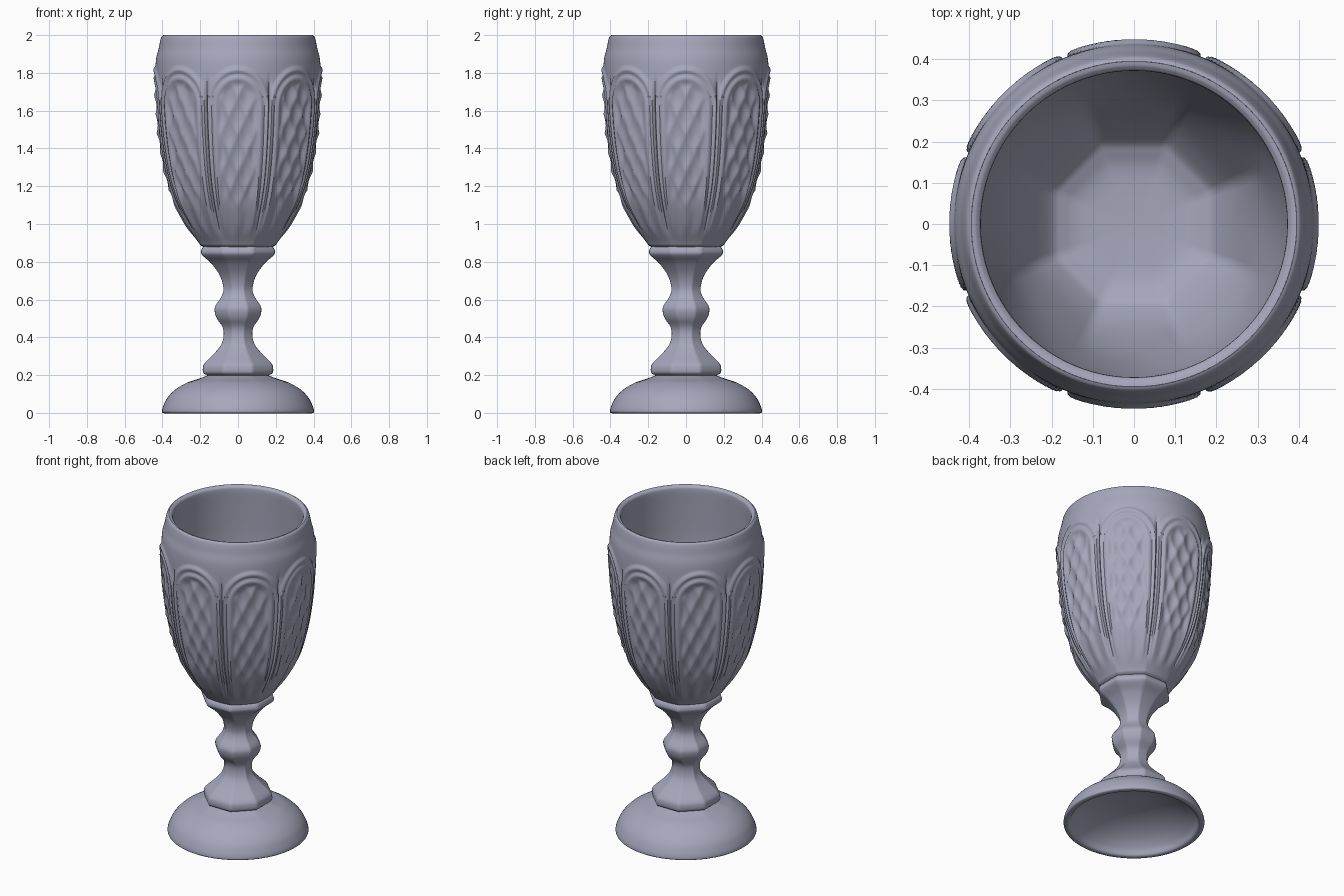
import bpy
import bmesh
from math import pi, sin, cos, tau, hypot, radians
from mathutils import Vector

cube = bpy.data.objects.get("Cube")
if cube:
    bpy.data.objects.remove(cube)

SIDES = 8
SECTOR = tau / SIDES

glass = bpy.data.materials.new("blue_grey")
glass.use_nodes = True
colour = (0.38, 0.39, 0.50, 1)
glass.diffuse_color = colour
glass.node_tree.nodes["Principled BSDF"].inputs["Base Color"].default_value = colour


def clamp(v):
    return max(0.0, min(1.0, v))


def ramp(a, b, v):
    t = clamp((v - a) / (b - a))
    return t * t * (3 - 2 * t)


def bump(v, centre, width):
    return max(0.0, 1 - ((v - centre) / width) ** 2) ** 2


def sector_angle(a):
    """Angle from the middle of the nearest of the eight sides."""
    return (a + SECTOR / 2) % SECTOR - SECTOR / 2


def octagon(a, amount):
    return 1 + amount * (1 / cos(sector_angle(a)) - 1)


def smooth_profile(points, steps):
    """Catmull-Rom curve through (radius, height) points."""
    p = [Vector(q) for q in points]
    p = [p[0]] + p + [p[-1]]
    out = []
    for i in range(1, len(p) - 2):
        a, b, c, d = p[i - 1:i + 3]
        for s in range(steps):
            t = s / steps
            out.append(b + (c - a) * t / 2 + (2 * a - 5 * b + 4 * c - d) * t * t / 2
                       + (3 * b - a - 3 * c + d) * t ** 3 / 2)
    return out + [p[-1]]


def turn(name, profile, shape, segments, caps=(False, False)):
    """Turn a profile about z; shape(radius, height, angle) gives the radius."""
    bm = bmesh.new()
    rings = []
    for r, z in profile:
        ring = []
        for k in range(segments):
            a = k * tau / segments
            rr = shape(r, z, a)
            ring.append(bm.verts.new((rr * cos(a), rr * sin(a), z)))
        rings.append(ring)
    for low, high in zip(rings, rings[1:]):
        for k in range(segments):
            n = (k + 1) % segments
            bm.faces.new((low[k], low[n], high[n], high[k]))
    if caps[0]:
        bm.faces.new(rings[0][::-1])
    if caps[1]:
        bm.faces.new(rings[-1])
    mesh = bpy.data.meshes.new(name)
    bm.to_mesh(mesh)
    bm.free()
    mesh.materials.append(glass)
    obj = bpy.data.objects.new(name, mesh)
    bpy.context.collection.objects.link(obj)
    bpy.ops.object.select_all(action="DESELECT")
    obj.select_set(True)
    bpy.context.view_layer.objects.active = obj
    bpy.ops.object.shade_smooth_by_angle(angle=radians(50))
    return obj


# Bowl outside: eight arched panels with double borders and diamond lattice
def panelled(r, z, a):
    u = sector_angle(a) / (SECTOR / 2)
    d = hypot(u, max(0.0, z - 1.62) / 0.21)
    fade = ramp(0.9, 1.15, z)
    borders = 0.011 * bump(d, 0.93, 0.12) + 0.009 * bump(d, 0.72, 0.11)
    groove = -0.012 * bump(abs(u), 1.0, 0.07) * ramp(1.82, 1.7, z)
    field = ramp(0.64, 0.52, d) * ramp(1.04, 1.16, z - 0.12 * abs(u))
    p, q = u / 0.56, (z - 1.68) / 0.2
    lattice = (1 - abs(sin(pi * (p + q) / 1))) * 0.5 + (1 - abs(sin(pi * (p - q)))) * 0.5
    flutes = 0.004 * cos(u * tau * 1.5) * ramp(0.92, 1.0, z) * ramp(1.25, 1.1, z)
    relief = fade * (borders + groove) + field * (0.02 * lattice - 0.012) + flutes
    return (r + relief) * octagon(a, 0.5 * ramp(1.0, 0.88, z))


outside = smooth_profile([
    (0.16, 0.87), (0.195, 0.885), (0.215, 0.91), (0.28, 1.0), (0.35, 1.14),
    (0.395, 1.3), (0.423, 1.48), (0.436, 1.65), (0.438, 1.78),
    (0.434, 1.87), (0.42, 1.93), (0.412, 1.97), (0.405, 1.992), (0.395, 2.0)], 12)
turn("bowl_outside", outside, panelled, 288)

# Bowl inside: round at the lip, eight-sided towards the floor
inside = smooth_profile([
    (0.395, 2.0), (0.38, 1.994), (0.372, 1.97), (0.376, 1.85), (0.38, 1.65),
    (0.365, 1.45), (0.325, 1.25), (0.26, 1.08), (0.205, 0.99),
    (0.17, 0.965), (0.12, 0.95), (0.02, 0.945)], 5)
turn("bowl_inside", inside,
     lambda r, z, a: r * octagon(a, ramp(1.35, 1.0, z)), 96, (False, True))

# Stem: eight-sided with collar, knop and flared base
stem = smooth_profile([
    (0.17, 0.885), (0.188, 0.875), (0.196, 0.85), (0.185, 0.83), (0.14, 0.79),
    (0.095, 0.725), (0.077, 0.66), (0.088, 0.615), (0.118, 0.57), (0.124, 0.54),
    (0.112, 0.5), (0.082, 0.455), (0.076, 0.41), (0.09, 0.36), (0.13, 0.31),
    (0.175, 0.265), (0.186, 0.24), (0.183, 0.21), (0.16, 0.197), (0.155, 0.17)][::-1], 4)
turn("stem", stem, lambda r, z, a: r * octagon(a, 0.9), 96, (False, True))

# Foot: round dome, hollow underneath
foot = smooth_profile([
    (0.02, 0.15), (0.12, 0.145), (0.22, 0.12), (0.3, 0.08), (0.35, 0.035),
    (0.37, 0.0), (0.398, 0.0), (0.402, 0.015), (0.392, 0.045), (0.37, 0.085),
    (0.33, 0.125), (0.27, 0.16), (0.21, 0.18), (0.17, 0.195), (0.13, 0.21)], 4)
turn("foot", foot, lambda r, z, a: r * octagon(a, 0.6 * ramp(0.14, 0.2, z)), 96, (True, True))
